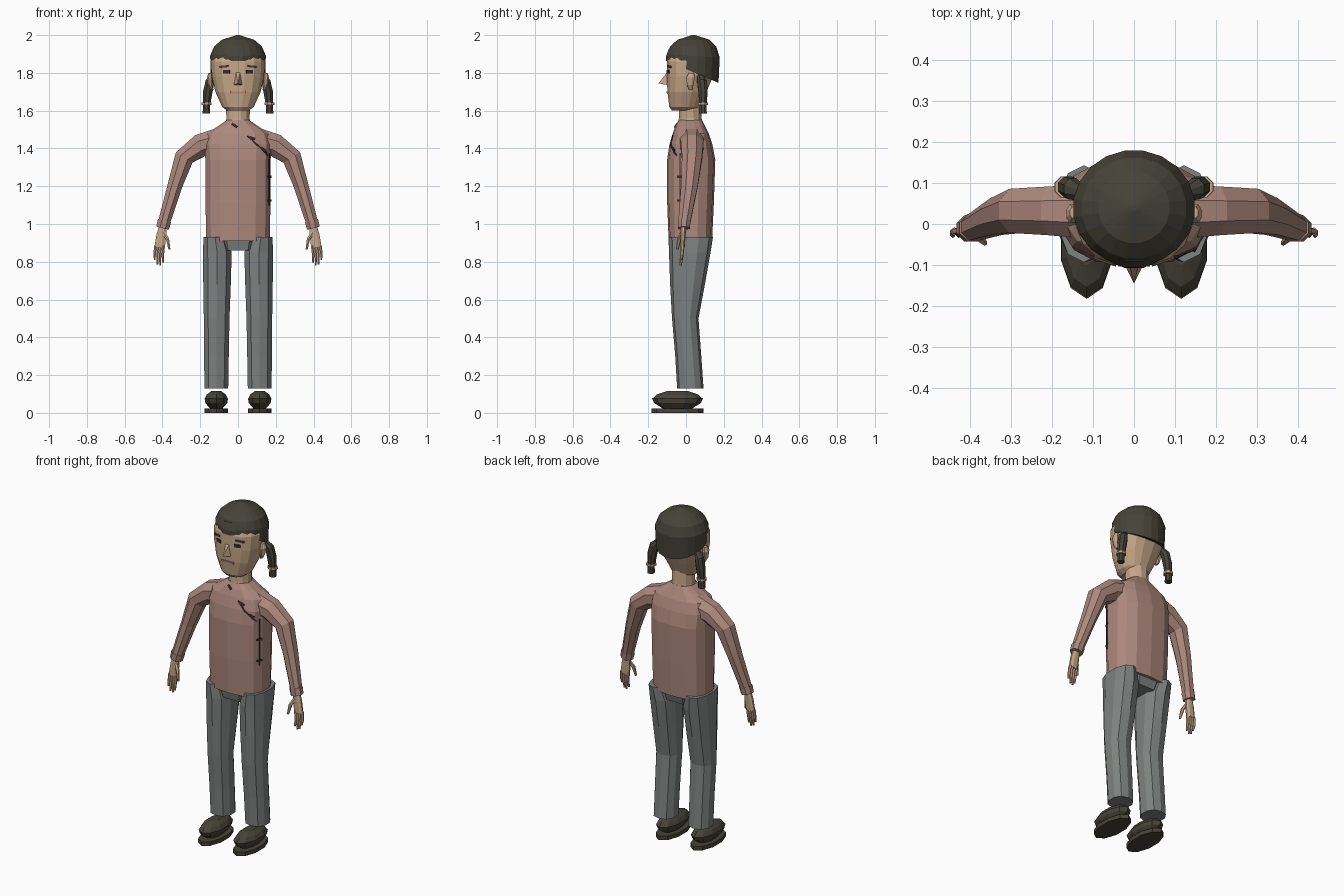
import bpy, bmesh, math
from mathutils import Vector, Matrix
from mathutils.bvhtree import BVHTree


def material(name, rgb):
    m = bpy.data.materials.new(name)
    m.diffuse_color = (*rgb, 1)
    return m


SHIRT = material("dusty_rose_cloth", (0.42, 0.25, 0.205))
PANTS = material("grey_cloth", (0.205, 0.223, 0.214))
SKIN = material("skin", (0.57, 0.39, 0.25))
HAIR = material("dark_brown", (0.061, 0.056, 0.040))
DARK = material("near_black", (0.03, 0.028, 0.026))
LIPS = material("lip_pink", (0.52, 0.27, 0.22))


def finish(name, bm, mat):
    bmesh.ops.recalc_face_normals(bm, faces=bm.faces)
    me = bpy.data.meshes.new(name)
    bm.to_mesh(me)
    bm.free()
    me.materials.append(mat)
    ob = bpy.data.objects.new(name, me)
    bpy.context.collection.objects.link(ob)
    return ob


def loft(name, rings, n, mat, p=2.0, follow=False, side=1):
    """Skin superellipse rings (x, y, z, rx, ry[, slope]); follow tilts rings along the path."""
    bm = bmesh.new()
    loops = []
    for i, r in enumerate(rings):
        x, y, z, rx, ry = r[:5]
        slope = r[5] if len(r) > 5 else 0
        u = Vector((1, 0, 0))
        if follow:
            a, b = rings[max(i - 1, 0)], rings[min(i + 1, len(rings) - 1)]
            t = Vector((b[0] - a[0], 0, b[2] - a[2])).normalized()
            u = Vector((-t.z, 0, t.x))
        loop = []
        for k in range(n):
            ang = math.tau * (k + 0.5) / n
            c, s = math.cos(ang), math.sin(ang)
            dx = rx * math.copysign(abs(c) ** (2 / p), c)
            dy = ry * math.copysign(abs(s) ** (2 / p), s)
            q = Vector((x, y + dy, z + slope * dy)) + u * dx
            q.x *= side
            loop.append(bm.verts.new(q))
        loops.append(loop)
    for a, b in zip(loops, loops[1:]):
        for k in range(n):
            bm.faces.new((a[k], a[(k + 1) % n], b[(k + 1) % n], b[k]))
    bm.faces.new(loops[0])
    bm.faces.new(loops[-1])
    return finish(name, bm, mat)


def span(z, rx, y0, y1, slope=0):
    """Centred ring given by its front and back limits."""
    return (0, (y0 + y1) / 2, z, rx, (y1 - y0) / 2, slope)


def plate(name, target, x, z, w, h, mat, tilt=0):
    """Thin plate laid on the front surface of a part."""
    me = target.data
    tree = BVHTree.FromPolygons([v.co for v in me.vertices], [tuple(f.vertices) for f in me.polygons])
    loc, nor, _, _ = tree.ray_cast(Vector((x, -1, z)), Vector((0, 1, 0)))
    if loc is None:
        return
    across = Vector((0, 0, 1)).cross(nor).normalized()
    up = nor.cross(across)
    rot = Matrix((across, -nor, up)).transposed().to_4x4()
    bm = bmesh.new()
    bmesh.ops.create_cube(bm, size=1, matrix=Matrix.Translation(loc) @ rot
                          @ Matrix.Rotation(-tilt, 4, 'Y') @ Matrix.Diagonal((w, 0.009, h, 1)))
    finish(name, bm, mat)


# Shirt body
shirt = loft("shirt_body", [
    span(0.91, .172, -.092, .138), span(1.12, .175, -.10, .148), span(1.34, .176, -.10, .155),
    span(1.42, .182, -.088, .14), span(1.48, .165, -.07, .12),
    span(1.52, .105, -.055, .10), span(1.55, .06, -.04, .085)], 14, SHIRT, 2.7)

# Pelvis and neck
loft("pelvis", [span(.86, .10, -.07, .11), span(.93, .12, -.085, .13)], 8, PANTS, 3)
loft("neck", [span(1.51, .07, -.045, .09), span(1.56, .064, -.04, .085),
              span(1.66, .066, -.035, .08)], 12, SKIN)

# Head
head = loft("head", [
    span(1.60, .058, -.075, .06), span(1.62, .085, -.09, .075), span(1.70, .122, -.10, .11),
    span(1.78, .14, -.104, .145), span(1.86, .145, -.104, .16), span(1.93, .115, -.08, .14)],
    16, SKIN, 2.3)

# Hair cap, crown and fringe
loft("hair_cap", [
    span(1.805, .147, -.103, .174, -.42), span(1.89, .149, -.102, .18, -.06),
    span(1.94, .128, -.085, .162), span(1.975, .087, -.047, .127), span(2.0, .008, .032, .048)],
    20, HAIR)
loft("fringe", [span(1.862, .088, -.11, .05), span(1.89, .10, -.108, .05),
                span(1.93, .085, -.092, .05)], 12, HAIR)

# Nose wedge
bm = bmesh.new()
vs = [bm.verts.new(c) for c in [(-.012, -.095, 1.81), (.012, -.095, 1.81), (.025, -.095, 1.735),
                                (-.025, -.095, 1.735), (0, -.145, 1.745)]]
bm.faces.new(vs[:4])
for k in range(4):
    bm.faces.new((vs[k], vs[(k + 1) % 4], vs[4]))
finish("nose", bm, SKIN)

# Mouth
for s in (-1, 1):
    plate("lip_half", head, s * .019, 1.697, .04, .011, LIPS)

for s, tag in ((-1, "right_"), (1, "left_")):
    # Face details
    plate(tag + "eye", head, s * .06, 1.805, .036, .018, DARK)
    plate(tag + "brow", head, s * .074, 1.834, .05, .011, HAIR, -s * .1)

    # Ear
    loft(tag + "ear", [(.138, .025, 1.71, .008, .010), (.146, .022, 1.735, .014, .018),
                       (.15, .025, 1.775, .016, .025), (.147, .028, 1.80, .010, .014)],
         8, SKIN, side=s)

    # Pigtail with tie
    loft(tag + "pigtail", [(.125, .075, 1.785, .012, .018), (.148, .085, 1.755, .026, .028),
                           (.16, .09, 1.70, .027, .027), (.166, .09, 1.63, .020, .020)],
         8, HAIR, follow=True, side=s)
    loft(tag + "pigtail_tie", [(.166, .09, 1.643, .028, .028), (.167, .09, 1.63, .028, .028)],
         8, SKIN, side=s)
    loft(tag + "pigtail_tip", [(.167, .09, 1.632, .019, .019), (.168, .09, 1.585, .021, .022)],
         8, HAIR, side=s)

    # Sleeve and cuff
    loft(tag + "sleeve", [(.10, .03, 1.44, .075, .072), (.20, .032, 1.415, .066, .064),
                          (.285, .032, 1.352, .056, .058), (.335, .018, 1.20, .042, .048),
                          (.394, -.010, 1.0, .034, .034)], 8, SHIRT, follow=True, side=s)
    loft(tag + "cuff", [(.389, -.009, 1.018, .039, .036), (.399, -.011, .978, .037, .034)],
         8, SHIRT, follow=True, side=s)

    # Hand, fingers and thumb
    loft(tag + "palm", [(.396, -.013, 1.0, .019, .017), (.405, -.016, .945, .028, .015),
                        (.415, -.018, .875, .030, .012)], 8, SKIN, follow=True, side=s)
    for k, tip in enumerate((.795, .78, .785, .81)):
        x = .394 + .0145 * k
        loft(tag + "finger", [(x, -.018, .885, .008, .010), (x + .004, -.022, .835, .0075, .009),
                              (x + .003, -.028, tip, .005, .006)], 6, SKIN, follow=True, side=s)
    loft(tag + "thumb", [(.395, -.02, .955, .012, .012), (.373, -.036, .92, .010, .011),
                         (.363, -.046, .865, .006, .007)], 6, SKIN, follow=True, side=s)

    # Trouser leg
    loft(tag + "trouser_leg", [(.122, .025, .932, .062, .118), (.110, .020, .85, .080, .110),
                               (.111, .008, .68, .076, .092), (.113, -.004, .50, .071, .070),
                               (.114, .012, .30, .068, .069), (.115, .023, .13, .066, .070)],
         10, PANTS, 2.3, side=s)

    # Shoe upper and sole
    loft(tag + "shoe_upper", [(.115, -.045, .022, .034, .075), (.115, -.045, .052, .061, .124),
                              (.115, -.045, .075, .065, .134), (.115, -.045, .098, .052, .108),
                              (.115, -.045, .116, .026, .055)], 10, HAIR, side=s)
    loft(tag + "shoe_sole", [(.115, -.045, 0, .066, .137), (.115, -.045, .024, .066, .137)],
         10, HAIR, side=s)

# Side-fastened jacket seam with toggles
for k in range(6):
    plate("diagonal_seam", shirt, .06 + .018 * k, 1.458 - .017 * k, .027, .007, DARK, -.75)
for k in range(5):
    plate("side_seam", shirt, .164, 1.345 - .055 * k, .006, .056, DARK)
for x, z, tilt in ((.075, 1.455, -.3), (.135, 1.395, -.5), (.164, 1.25, 0), (.164, 1.125, 0),
                   (-.018, 1.522, -.6)):
    plate("toggle", shirt, x, z, .034, .012, DARK, tilt)
